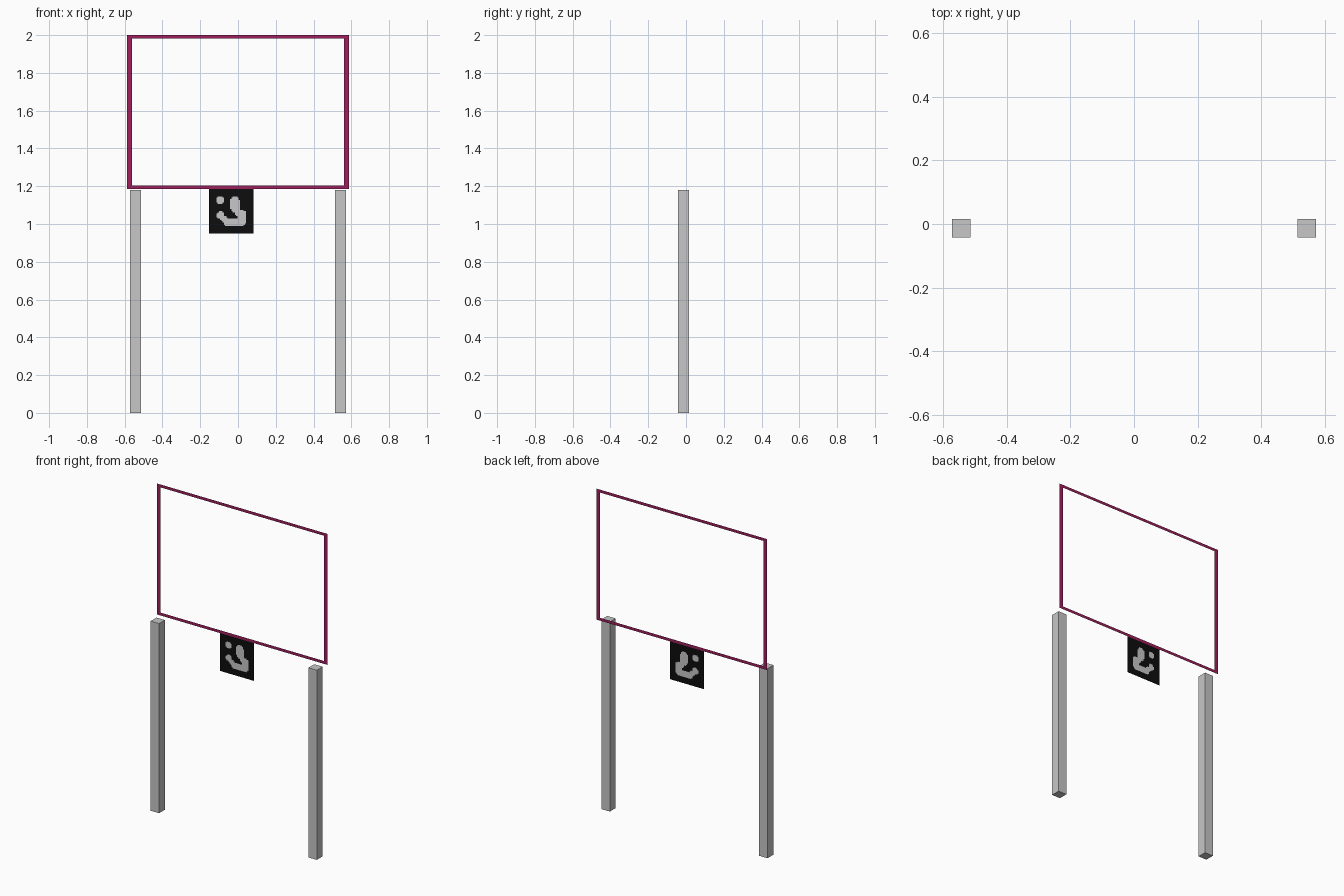
import bpy, bmesh
from mathutils import Vector

if "Cube" in bpy.data.objects:
    bpy.data.objects.remove(bpy.data.objects["Cube"])


def srgb(c):
    return tuple(((v + 0.055) / 1.055) ** 2.4 if v > 0.04 else v / 12.92 for v in c) + (1,)


def material(name, rgb):
    m = bpy.data.materials.new(name)
    m.diffuse_color = srgb(rgb)
    m.use_nodes = True
    m.node_tree.nodes["Principled BSDF"].inputs["Base Color"].default_value = m.diffuse_color
    return m


GREY = material("light grey", (0.78, 0.78, 0.78))
PURPLE = material("magenta", (0.62, 0.12, 0.36))
BLACK = material("black", (0.05, 0.05, 0.05))
Y_SHEET = 0.042


def finish(name, bm, *mats):
    me = bpy.data.meshes.new(name)
    bm.to_mesh(me)
    bm.free()
    for m in mats:
        me.materials.append(m)
    ob = bpy.data.objects.new(name, me)
    bpy.context.collection.objects.link(ob)
    return ob


# Two square posts
for side, name in ((-1, "left_post"), (1, "right_post")):
    bm = bmesh.new()
    bmesh.ops.create_cube(bm, size=1)
    bmesh.ops.scale(bm, vec=(0.058, 0.057, 1.18), verts=bm.verts)
    bmesh.ops.translate(bm, vec=(side * 0.543, -0.0135, 0.59), verts=bm.verts)
    finish(name, bm, GREY)

# Thin open frame: a flat mitred rectangle ring
outer, inner = (0.588, 1.185, 2.0), (0.562, 1.203, 1.982)
bm = bmesh.new()
rings = [[bm.verts.new((x, Y_SHEET, z)) for x, z in ((-w, b), (w, b), (w, t), (-w, t))]
         for w, b, t in (outer, inner)]
for i in range(4):
    j = (i + 1) % 4
    bm.faces.new((rings[0][i], rings[0][j], rings[1][j], rings[1][i]))
finish("sign_frame", bm, PURPLE)

# Pictogram strokes on the small plate: start, end, radius (x, z)
strokes = [
    ((-0.093, 1.125), (-0.093, 1.125), 0.021),   # upper dot
    ((-0.016, 1.122), (-0.016, 1.085), 0.024),   # upright bar
    ((-0.093, 1.046), (-0.093, 1.046), 0.021),   # lower dot
    ((-0.093, 1.043), (-0.055, 1.007), 0.016),   # curved sweep
    ((-0.055, 1.007), (0.020, 1.007), 0.019),
    ((0.020, 1.015), (0.022, 1.050), 0.023),     # right lobe
    ((-0.012, 1.080), (0.015, 1.035), 0.016),
]


def in_stroke(p):
    for a, b, r in strokes:
        a, b = Vector(a), Vector(b)
        d = b - a
        t = max(0, min(1, (p - a).dot(d) / d.length_squared)) if d.length else 0
        if (p - a - d * t).length < r:
            return True
    return False


# Small hanging plate, a grid of cells coloured by the strokes
N, X0, X1, Z0, Z1 = 36, -0.153, 0.082, 0.95, 1.185
bm = bmesh.new()
grid = [[bm.verts.new((X0 + (X1 - X0) * i / N, Y_SHEET, Z0 + (Z1 - Z0) * k / N))
         for i in range(N + 1)] for k in range(N + 1)]
for k in range(N):
    for i in range(N):
        f = bm.faces.new((grid[k][i], grid[k][i + 1], grid[k + 1][i + 1], grid[k + 1][i]))
        c = f.calc_center_median()
        f.material_index = int(in_stroke(Vector((c.x, c.z))))
finish("pictogram_plate", bm, BLACK, GREY)
